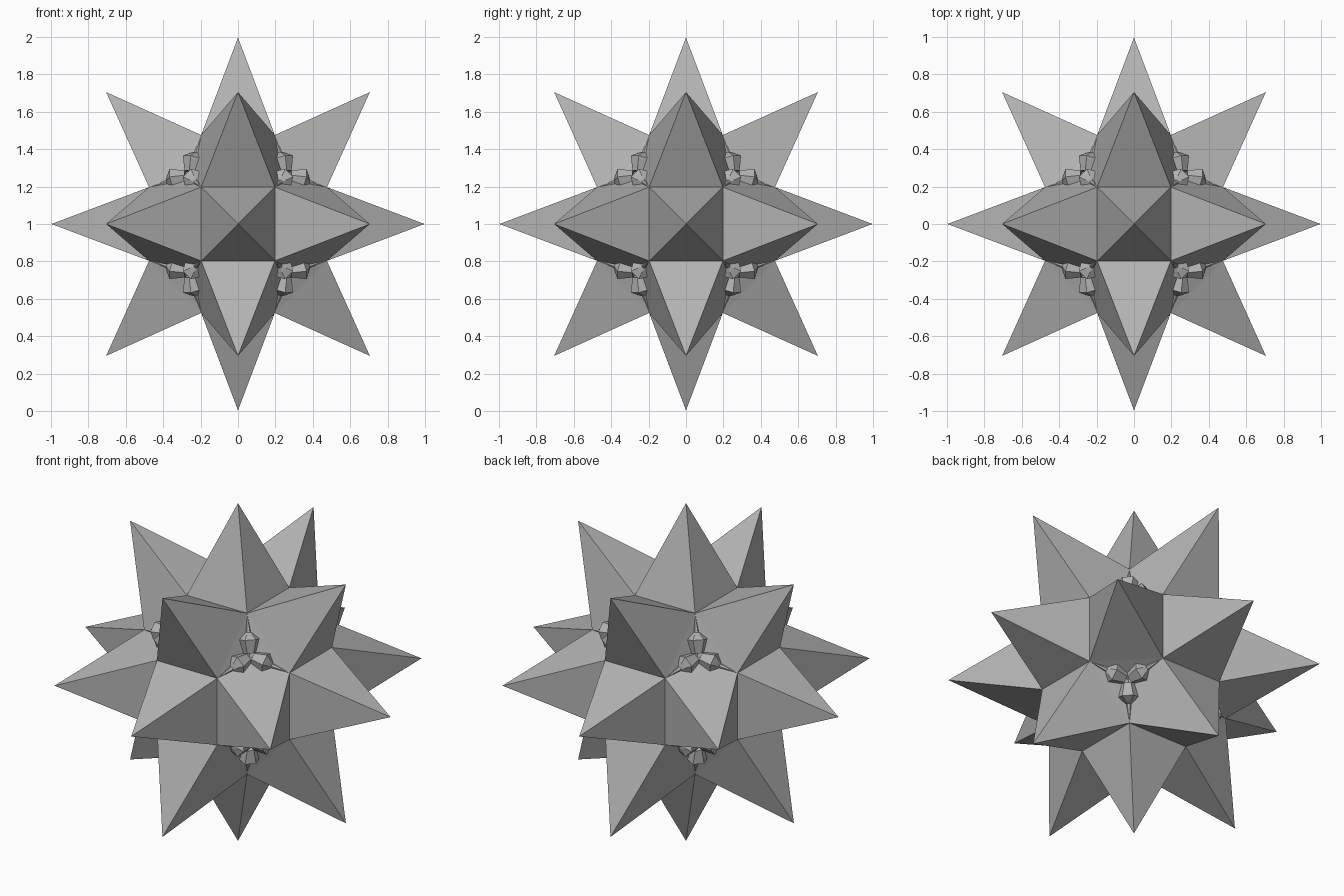
import bpy, math
from itertools import product
from mathutils import Vector

if "Cube" in bpy.data.objects:
    bpy.data.objects.remove(bpy.data.objects["Cube"])

CENTER = Vector((0, 0, 1))
A = 0.197                      # half the side of each square base
B = A * (1 + math.sqrt(2))     # distance of the axis squares from the centre
TIP = 0.997                    # tip distance of every point
D = 0.25                       # dent centre, where neighbouring point faces meet

grey = bpy.data.materials.new("dark_grey")
grey.diffuse_color = (0.45, 0.45, 0.45, 1)
grey.use_nodes = True
grey.node_tree.nodes["Principled BSDF"].inputs["Base Color"].default_value = grey.diffuse_color


def make_object(name, verts, faces):
    mesh = bpy.data.meshes.new(name)
    mesh.from_pydata([Vector(v) + CENTER for v in verts], [], faces)
    mesh.update()
    mesh.materials.append(grey)
    ob = bpy.data.objects.new(name, mesh)
    bpy.context.collection.objects.link(ob)
    return ob


def add_face(verts, faces, pts):
    # triangle wound so that it faces away from the centre
    a, b, c = [Vector(p) for p in pts]
    if (b - a).cross(c - a).dot(a + b + c) < 0:
        b, c = c, b
    n = len(verts)
    verts += [a, b, c]
    faces.append((n, n + 1, n + 2))


def octant_corners(s):
    return [Vector([s[i] * (B if i == k else A) for i in range(3)]) for k in range(3)]


OCTANTS = list(product((-1, 1), repeat=3))
corners = [c for s in OCTANTS for c in octant_corners(s)]

# Eighteen four-sided points: six on the axes, twelve on the diagonals
verts, faces = [], []
for d in product((-1, 0, 1), repeat=3):
    if sum(map(abs, d)) not in (1, 2):
        continue
    n = Vector(d).normalized()
    base = sorted(corners, key=lambda c: -c.dot(n))[:4]
    mid = sum(base, Vector()) / 4
    u = (base[0] - mid).normalized()
    w = n.cross(u)
    base.sort(key=lambda c: math.atan2((c - mid).dot(w), (c - mid).dot(u)))
    for i in range(4):
        add_face(verts, faces, (base[i], base[(i + 1) % 4], n * TIP))
make_object("star_points", verts, faces)

# Eight three-sided dents between the points
verts, faces = [], []
for s in OCTANTS:
    tri = octant_corners(s)
    for i in range(3):
        add_face(verts, faces, (tri[i], tri[(i + 1) % 3], Vector(s) * D))
make_object("star_dents", verts, faces)

# Three faceted buds in each dent, each ending in a thin spike at a corner
PROFILE = [(0.025, 0.036, 0.012), (0.1, 0.06, 0.016),
           (0.125, 0.03, 0.008), (0.135, 0.015, 0.004)]   # along, radius, lift
SIDES = 6
verts, faces = [], []
for s in OCTANTS:
    out = Vector(s).normalized()
    start = Vector(s) * D
    for end in octant_corners(s):
        axis = (end - start).normalized()
        side = axis.cross(out).normalized()
        up = side.cross(axis)
        n = len(verts)
        for t, r, lift in PROFILE:
            for i in range(SIDES):
                a = 2 * math.pi * i / SIDES
                verts.append(start + axis * t + up * lift
                             + (side * math.cos(a) + up * math.sin(a)) * r)
        verts.append(end)
        last = n + len(PROFILE) * SIDES
        faces.append(tuple(n + i for i in reversed(range(SIDES))))
        for j in range(len(PROFILE)):
            for i in range(SIDES):
                p, q = n + j * SIDES + i, n + j * SIDES + (i + 1) % SIDES
                if j < len(PROFILE) - 1:
                    faces.append((p, q, q + SIDES, p + SIDES))
                else:
                    faces.append((p, q, last))
make_object("groove_buds", verts, faces)
